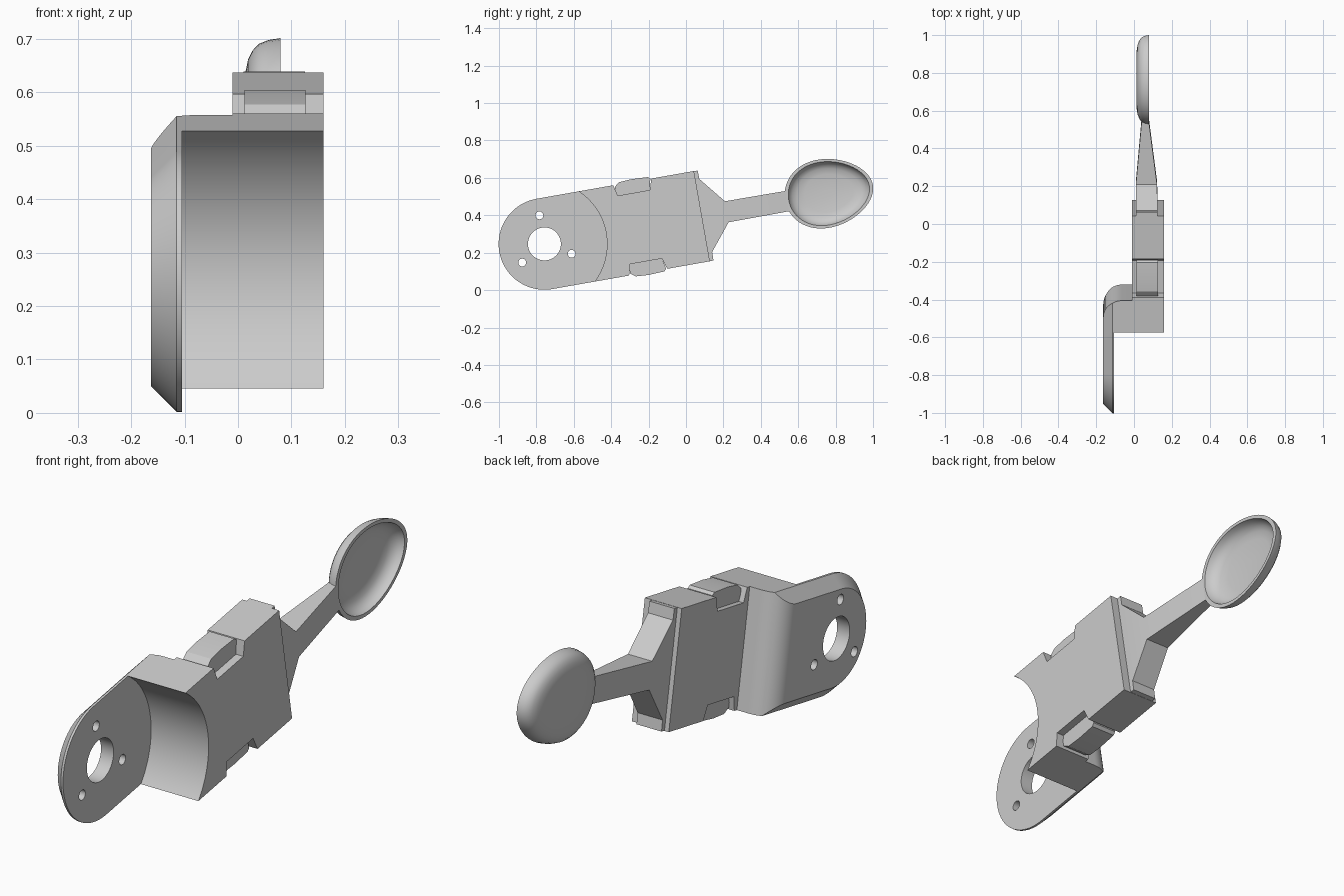
import bpy, bmesh
from math import sin, cos, pi, radians
from mathutils import Vector

if "Cube" in bpy.data.objects:
    bpy.data.objects.remove(bpy.data.objects["Cube"], do_unlink=True)

# Every part is built along +y around the mounting hole, then tilted into place
TILT = radians(10)
PIVOT = Vector((0, -0.757, 0.247))
R = 0.245            # half height of the body and radius of the round plate
BODY_END = 0.855

grey = bpy.data.materials.new("plain_grey")
grey.use_nodes = True
grey.diffuse_color = (0.6, 0.6, 0.6, 1)
grey.node_tree.nodes["Principled BSDF"].inputs["Base Color"].default_value = (0.6, 0.6, 0.6, 1)


def loft(name, rings):
    """Skin a list of equal-length closed rings and cap both ends."""
    bm = bmesh.new()
    rows = [[bm.verts.new(p) for p in ring] for ring in rings]
    n = len(rows[0])
    for a, b in zip(rows, rows[1:]):
        for i in range(n):
            j = (i + 1) % n
            bm.faces.new((a[i], a[j], b[j], b[i]))
    bm.faces.new(rows[0])
    bm.faces.new(rows[-1])
    bmesh.ops.recalc_face_normals(bm, faces=bm.faces)
    mesh = bpy.data.meshes.new(name)
    bm.to_mesh(mesh)
    bm.free()
    ob = bpy.data.objects.new(name, mesh)
    bpy.context.collection.objects.link(ob)
    mesh.materials.append(grey)
    ob.location = PIVOT
    ob.rotation_euler.x = TILT
    return ob


def prism_x(name, profile, x0, x1):
    """Extrude a (y, z) profile along x."""
    return loft(name, [[(x, y, z) for y, z in profile] for x in (x0, x1)])


def circle(y, z, r, n=64):
    return [(y + r * cos(2 * pi * i / n), z + r * sin(2 * pi * i / n)) for i in range(n)]


def activate(ob):
    bpy.ops.object.select_all(action='DESELECT')
    ob.select_set(True)
    bpy.context.view_layer.objects.active = ob


def cut(ob, cutter):
    bpy.context.view_layer.update()
    mod = ob.modifiers.new("cut", 'BOOLEAN')
    mod.operation = 'DIFFERENCE'
    mod.solver = 'EXACT'
    mod.object = cutter
    activate(ob)
    bpy.ops.object.modifier_apply(modifier=mod.name)
    bpy.data.objects.remove(cutter, do_unlink=True)


# Body: round-ended block with a chamfered back edge on the mounting plate
def outline(x, inset):
    r = R - inset
    arc = [(x, r * cos(a), r * sin(a)) for a in (pi / 2 + pi * i / 40 for i in range(41))]
    return arc + [(x, BODY_END, -r), (x, BODY_END, r)]


body = loft("buckle_body", [outline(-0.163, 0.048), outline(-0.115, 0), outline(0.16, 0)])

# Hollow in front of the mounting plate
cut(body, prism_x("hollow_cutter", circle(0, 0, 0.335, 128), -0.105, 0.4))

# Rounded elbow behind the body
fillet = [(0.3 + 0.1 * sin(a), -0.063 - 0.1 * cos(a)) for a in (pi / 2 * i / 12 for i in range(13))]
elbow = [(0.28, -0.1631)] + fillet + [(0.4, -0.01), (1.2, -0.01), (1.2, -0.4), (0.28, -0.4)]
cut(body, loft("elbow_cutter", [[(x, y, z) for y, x in elbow] for z in (-0.5, 0.5)]))

# Centre hole and three screw holes
cut(body, prism_x("centre_hole_cutter", circle(0, 0, 0.088), -0.3, 0))
for deg in (90, 210, 330):
    a = radians(deg)
    hole = circle(0.155 * cos(a), 0.155 * sin(a), 0.021, 24)
    cut(body, prism_x("screw_hole_cutter", hole, -0.3, 0))

# Release notches with their latch tabs, above and below
notch = [(0.415, 0.3), (0.417, 0.245), (0.431, 0.186), (0.605, 0.186), (0.624, 0.245), (0.626, 0.3)]
latch = [(0.424, 0.17), (0.424, 0.236), (0.452, 0.256), (0.52, 0.26), (0.606, 0.256),
         (0.618, 0.245), (0.603, 0.17)]
parts = [body]
for side, s in (("upper", 1), ("lower", -1)):
    cut(body, prism_x("notch_cutter", [(y, s * z) for y, z in notch], -0.3, 0.4))
    parts.append(prism_x(side + "_latch", [(y, s * z) for y, z in latch], 0.012, 0.126))

# Handle: end tabs, sloping shoulder and tapering neck
stations = [(0.84, R - 0.001, 0.01, 0.125), (0.875, R - 0.001, 0.01, 0.125),
            (0.876, 0.198, 0.01, 0.125), (0.99, 0.057, 0.01, 0.122), (1.325, 0.055, 0.04, 0.079)]
parts.append(loft("handle", [[(x0, y, -h), (x1, y, -h), (x1, y, h), (x0, y, h)]
                             for y, h, x0, x1 in stations]))


# Spoon bowl: egg-shaped rings from the back, over the rim, into the hollow
def egg(scale, x, n=64):
    ring = []
    for i in range(n):
        a = 2 * pi * i / n
        ring.append((x, 1.546 + scale * 0.238 * cos(a),
                     0.005 + scale * 0.183 * sin(a) * (1 - 0.13 * cos(a))))
    return ring


bowl = [(0.1, 0.012), (0.4, 0.012), (0.65, 0.014), (0.78, 0.019), (0.87, 0.027), (0.94, 0.039),
        (0.98, 0.057), (1, 0.08), (0.92, 0.08), (0.89, 0.062), (0.82, 0.045), (0.72, 0.034),
        (0.55, 0.028), (0.1, 0.026)]
parts.append(loft("spoon_bowl", [egg(s, x) for s, x in bowl]))

for ob in parts:
    activate(ob)
    bpy.ops.object.shade_smooth_by_angle(angle=radians(30))
